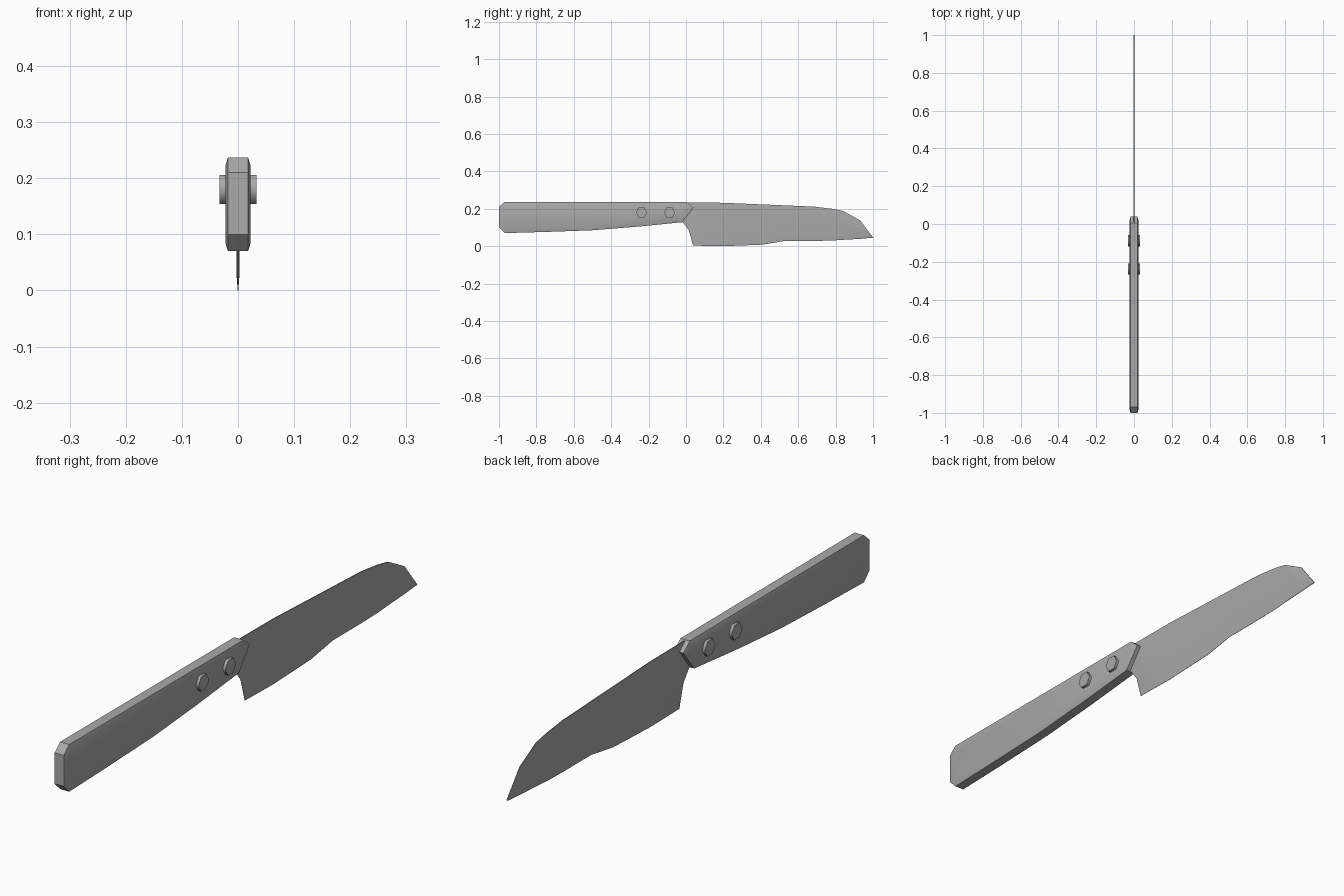
import bpy, bmesh, math
from mathutils import Matrix

if "Cube" in bpy.data.objects:
    bpy.data.objects.remove(bpy.data.objects["Cube"])

steel = bpy.data.materials.new("grey steel")
steel.use_nodes = True
GREY = (0.4, 0.4, 0.4, 1)
steel.diffuse_color = GREY
steel.node_tree.nodes["Principled BSDF"].inputs["Base Color"].default_value = GREY


def finish(bm, name, smooth_angle=None):
    bmesh.ops.recalc_face_normals(bm, faces=bm.faces)
    mesh = bpy.data.meshes.new(name)
    bm.to_mesh(mesh)
    bm.free()
    mesh.materials.append(steel)
    obj = bpy.data.objects.new(name, mesh)
    bpy.context.collection.objects.link(obj)
    if smooth_angle:
        bpy.ops.object.select_all(action='DESELECT')
        obj.select_set(True)
        bpy.context.view_layer.objects.active = obj
        bpy.ops.object.shade_smooth_by_angle(angle=math.radians(smooth_angle))
    return obj


# Handle: side outline given thickness, with both cheeks chamfered
outline = [(-1, 0.1), (-1, 0.21), (-0.97, 0.237), (0.005, 0.235), (0.04, 0.205),
           (-0.02, 0.128), (-0.25, 0.105), (-0.5, 0.085), (-0.75, 0.076), (-0.97, 0.07)]
bm = bmesh.new()
left = [bm.verts.new((0.018, y, z)) for y, z in outline]
right = [bm.verts.new((-0.018, y, z)) for y, z in outline]
cheeks = [bm.faces.new(left), bm.faces.new(right[::-1])]
for i in range(len(outline)):
    j = (i + 1) % len(outline)
    bm.faces.new((left[j], left[i], right[i], right[j]))
bmesh.ops.recalc_face_normals(bm, faces=bm.faces)
for cheek in cheeks:
    bmesh.ops.inset_individual(bm, faces=[cheek], thickness=0.016, depth=0.0045)
finish(bm, "handle", 20)

# Blade: sections of (y, spine height, edge height), ground thin at the edge
stations = [(-0.03, 0.225, 0.135), (-0.015, 0.232, 0.125), (0.015, 0.233, 0.085),
            (0.038, 0.233, 0.003), (0.2, 0.232, 0.0), (0.41, 0.223, 0.008),
            (0.53, 0.218, 0.028), (0.69, 0.211, 0.028), (0.78, 0.2, 0.03),
            (0.84, 0.188, 0.034), (0.93, 0.138, 0.039), (1, 0.047, 0.045)]
bm = bmesh.new()
rings = []
for y, top, low in stations:
    h = top - low
    side = [(0.0015, top), (0.0028, top - 0.12 * h), (0.0026, low + 0.12 * h), (0.0006, low)]
    loop = side + [(-x, z) for x, z in reversed(side)]
    rings.append([bm.verts.new((x, y, z)) for x, z in loop])
for a, b in zip(rings, rings[1:]):
    for i in range(len(a)):
        j = (i + 1) % len(a)
        bm.faces.new((a[i], a[j], b[j], b[i]))
bm.faces.new(rings[0])
bm.faces.new(rings[-1])
finish(bm, "blade", 60)

# Hexagonal rivets through the handle
for name, y in (("front_rivet", -0.088), ("rear_rivet", -0.238)):
    bm = bmesh.new()
    turn = Matrix.Translation((0, y, 0.18)) @ Matrix.Rotation(math.pi / 2, 4, 'Y')
    bmesh.ops.create_cone(bm, cap_ends=True, segments=6, radius1=0.03, radius2=0.03,
                          depth=0.066, matrix=turn)
    finish(bm, name, 65)
